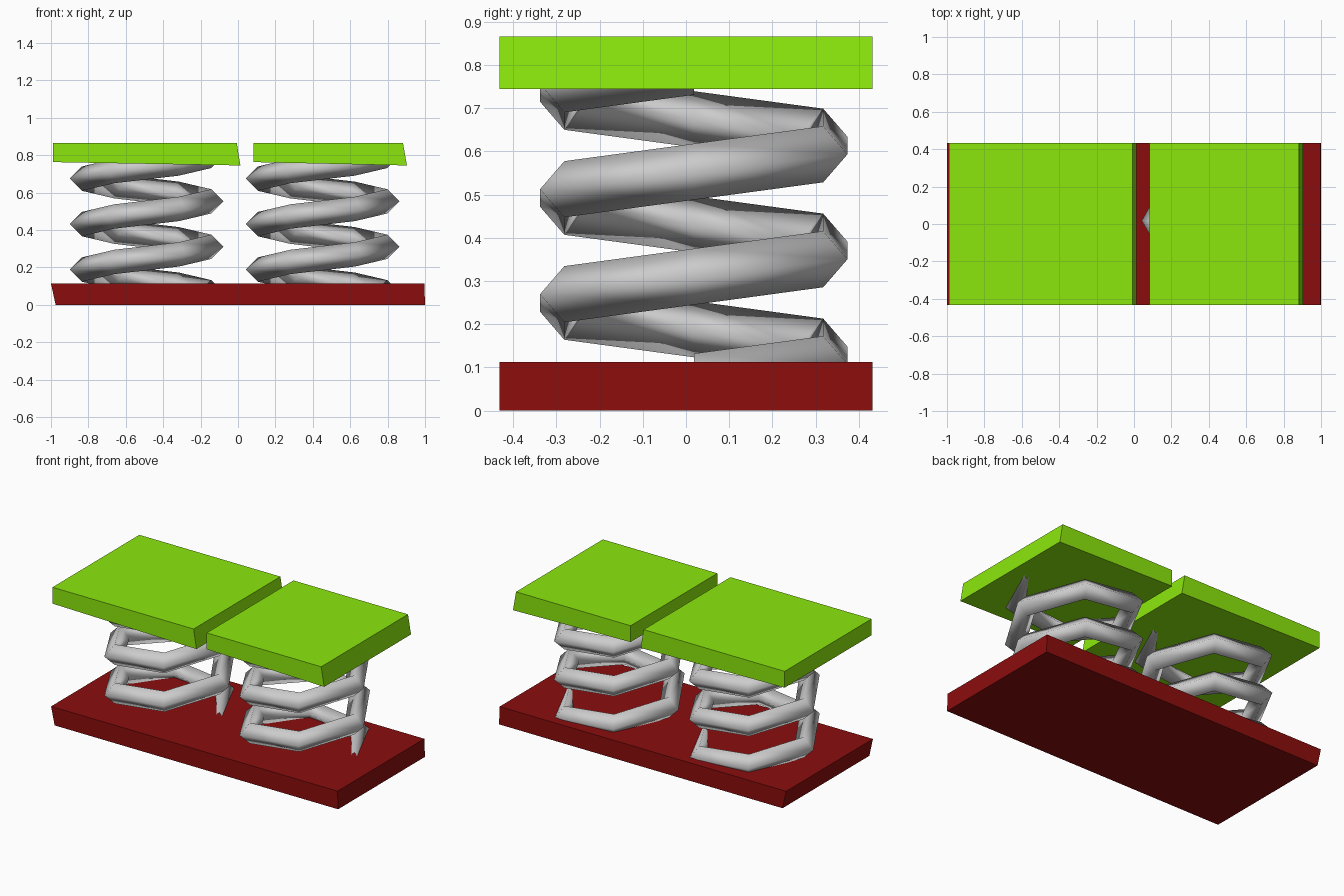
import bpy

if "Cube" in bpy.data.objects:
    bpy.data.objects.remove(bpy.data.objects["Cube"])

HALF_DEPTH = 0.432


def material(name, color):
    mat = bpy.data.materials.new(name)
    mat.diffuse_color = color
    mat.use_nodes = True
    mat.node_tree.nodes["Principled BSDF"].inputs["Base Color"].default_value = mat.diffuse_color
    return mat


def add_object(name, verts, edges, faces, mat=None):
    mesh = bpy.data.meshes.new(name)
    mesh.from_pydata(verts, edges, faces)
    obj = bpy.data.objects.new(name, mesh)
    bpy.context.collection.objects.link(obj)
    if mat:
        mesh.materials.append(mat)
    return obj


def slab(name, profile, mat):
    """Extrude a four-point xz profile (counter-clockwise from the front) through the depth."""
    verts = [(x, y, z) for y in (-HALF_DEPTH, HALF_DEPTH) for x, z in profile]
    faces = [(0, 1, 2, 3), (7, 6, 5, 4)]
    faces += [(i, i + 4, (i + 1) % 4 + 4, (i + 1) % 4) for i in range(4)]
    return add_object(name, verts, [], faces, mat)


def spring(name, x):
    """Diamond wire section swept three turns in six-sided steps."""
    r, w, z = 0.346, 0.065, 0.067
    verts = [(r + w, 0, z), (r, 0, z + w), (r - w, 0, z), (r, 0, z - w)]
    obj = add_object(name, verts, [(i, (i + 1) % 4) for i in range(4)], [])
    obj.location = (x, 0.018, 0)
    screw = obj.modifiers.new("coil", 'SCREW')
    screw.axis = 'Z'
    screw.screw_offset = 0.243
    screw.iterations = 3
    screw.steps = screw.render_steps = 6
    screw.use_normal_calculate = True
    screw.use_smooth_shade = True
    return obj


red = material("dark red", (0.26, 0.004, 0.004, 1))
green = material("lime green", (0.26, 0.80, 0.004, 1))

# Base slab with a slanted left end
slab("base", [(-0.975, 0), (1.0, 0), (0.996, 0.113), (-1.0, 0.113)], red)

# Two plates with slanted right ends and slightly tilted undersides
slab("left_plate", [(-0.99, 0.763), (0.013, 0.745), (-0.007, 0.866), (-0.99, 0.866)], green)
slab("right_plate", [(0.084, 0.763), (0.903, 0.745), (0.882, 0.866), (0.084, 0.866)], green)

# Springs
spring("left_spring", -0.489)
spring("right_spring", 0.452)
